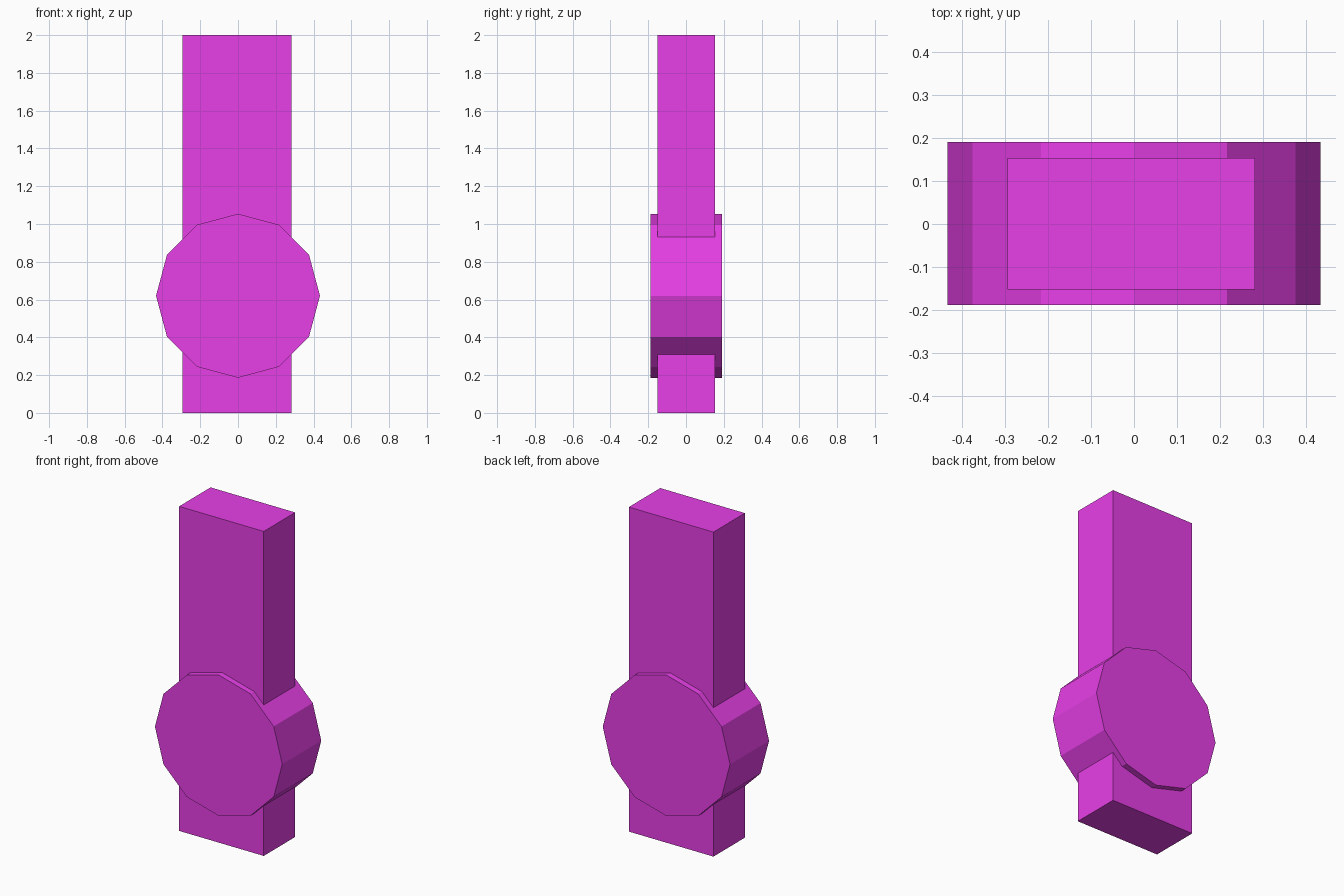
import bpy
import math

if "Cube" in bpy.data.objects:
    bpy.data.objects.remove(bpy.data.objects["Cube"])

magenta = bpy.data.materials.new("magenta")
magenta.diffuse_color = (0.8, 0.05, 0.8, 1)
magenta.use_nodes = True
magenta.node_tree.nodes["Principled BSDF"].inputs["Base Color"].default_value = magenta.diffuse_color

# Upright rectangular strap
x0, x1, y0, y1 = -0.295, 0.282, -0.152, 0.154
bpy.ops.mesh.primitive_cube_add(size=1, location=((x0 + x1) / 2, (y0 + y1) / 2, 1))
strap = bpy.context.object
strap.name = "strap"
strap.scale = (x1 - x0, y1 - y0, 2)
bpy.ops.object.transform_apply(location=False, rotation=False, scale=True)
strap.data.materials.append(magenta)

# Twelve-sided disc passing through the strap, axis along y
bpy.ops.mesh.primitive_cylinder_add(vertices=12, radius=0.434, depth=0.38,
                                    location=(0, 0.001, 0.62),
                                    rotation=(math.pi / 2, 0, 0))
disc = bpy.context.object
disc.name = "disc"
disc.data.materials.append(magenta)
